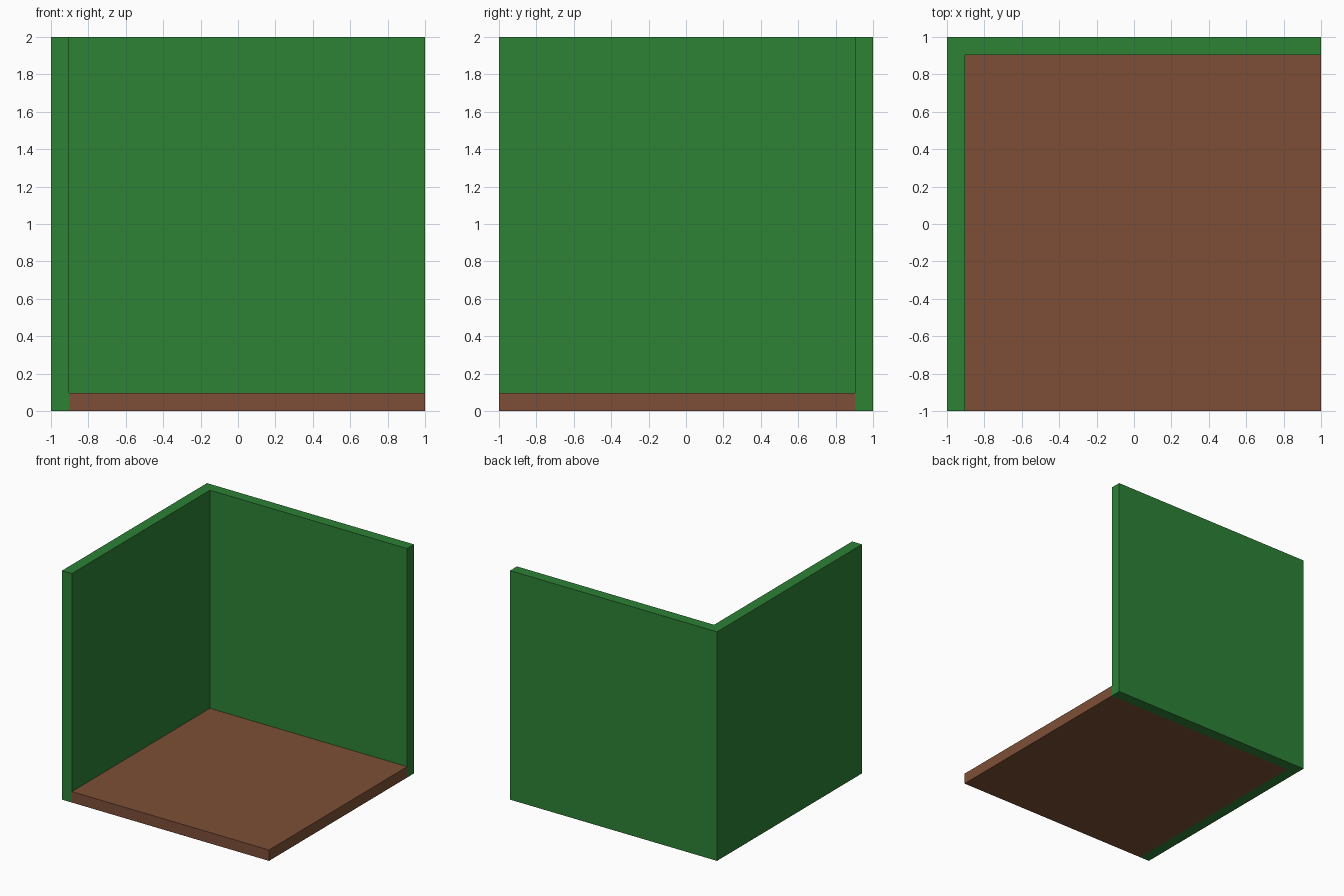
import bpy
import bmesh

if "Cube" in bpy.data.objects:
    bpy.data.objects.remove(bpy.data.objects["Cube"])

T = 2 / 21        # wall and floor thickness
H = 2.0           # wall height


def material(name, rgb):
    mat = bpy.data.materials.new(name)
    mat.diffuse_color = (*rgb, 1.0)
    mat.use_nodes = True
    mat.node_tree.nodes["Principled BSDF"].inputs["Base Color"].default_value = mat.diffuse_color
    return mat


def prism(name, outline, height, mat):
    """Extrude a flat outline straight up from z = 0."""
    bm = bmesh.new()
    base = bm.faces.new([bm.verts.new((x, y, 0)) for x, y in outline])
    top = bmesh.ops.extrude_face_region(bm, geom=[base], use_keep_orig=True)
    verts = [v for v in top["geom"] if isinstance(v, bmesh.types.BMVert)]
    bmesh.ops.translate(bm, verts=verts, vec=(0, 0, height))
    bmesh.ops.recalc_face_normals(bm, faces=bm.faces)
    mesh = bpy.data.meshes.new(name)
    bm.to_mesh(mesh)
    bm.free()
    mesh.materials.append(mat)
    obj = bpy.data.objects.new(name, mesh)
    bpy.context.collection.objects.link(obj)
    return obj


green = material("wall_green", (0.026, 0.220, 0.036))
brown = material("floor_brown", (0.205, 0.078, 0.037))

# L-shaped pair of walls along the left and back
inner_x, inner_y = -1 + T, 1 - T
prism("corner_walls", [(-1, -1), (inner_x, -1), (inner_x, inner_y),
                       (1, inner_y), (1, 1), (-1, 1)], H, green)

# Floor slab filling the space inside the walls
prism("floor", [(inner_x, -1), (1, -1), (1, inner_y), (inner_x, inner_y)], T, brown)
